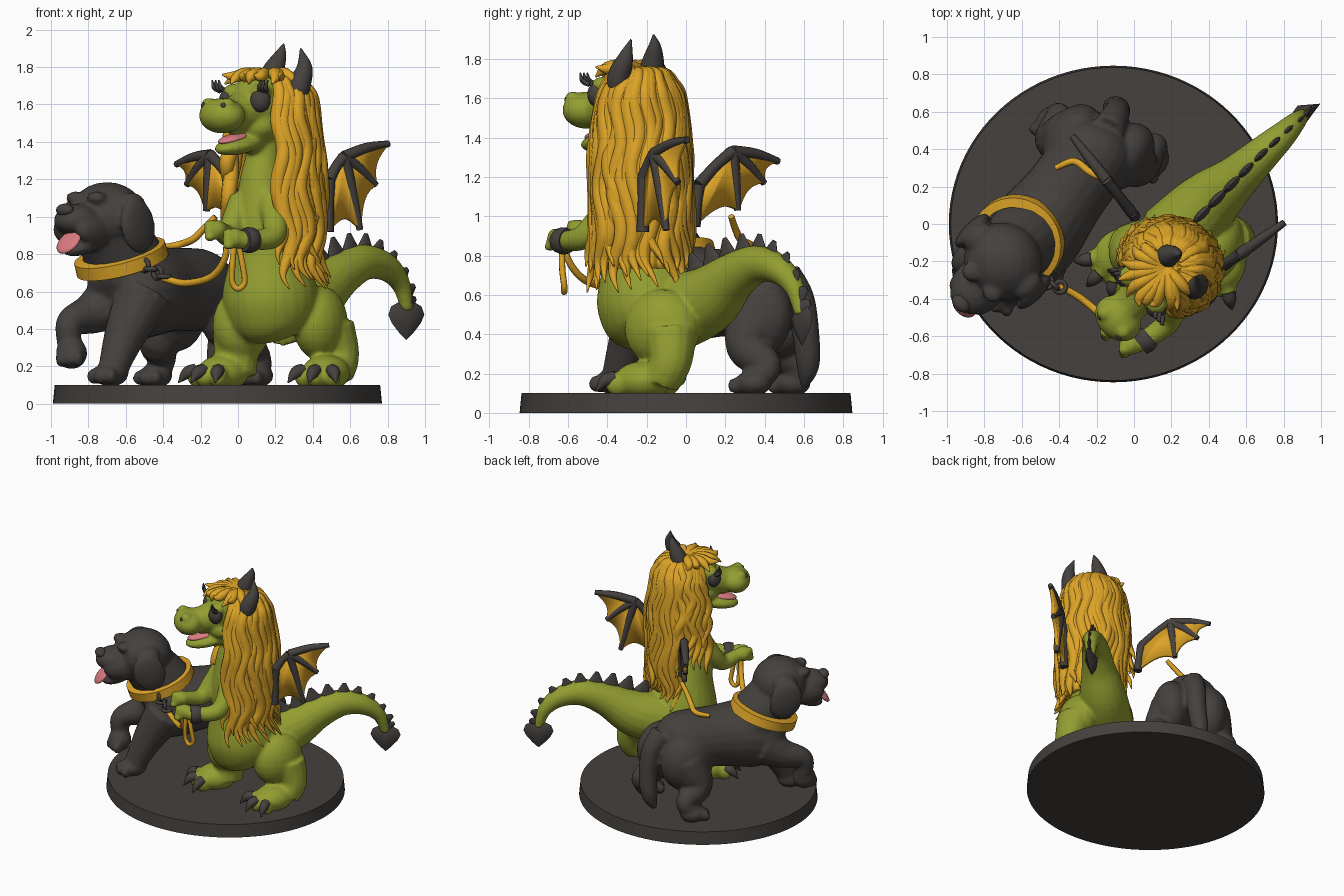
import bpy, bmesh, math, random
from math import sin, cos, radians, pi
from mathutils import Vector, Matrix

if "Cube" in bpy.data.objects:
    bpy.data.objects.remove(bpy.data.objects["Cube"])
random.seed(4)

def mat(name, c):
    m = bpy.data.materials.new(name)
    m.diffuse_color = (*c, 1)
    m.use_nodes = True
    m.node_tree.nodes["Principled BSDF"].inputs["Base Color"].default_value = m.diffuse_color
    return m
GREY = mat("charcoal grey", (.058, .052, .047))
GREEN = mat("olive green", (.29, .34, .03))
GOLD = mat("golden yellow", (.72, .37, .02))
PINK = mat("tongue pink", (.70, .20, .22))

def finish(name, bm, m, voxel=0, angle=60):
    bmesh.ops.recalc_face_normals(bm, faces=bm.faces)
    me = bpy.data.meshes.new(name)
    bm.to_mesh(me)
    bm.free()
    me.materials.append(m)
    for p in me.polygons:
        p.use_smooth = True
    me.set_sharp_from_angle(angle=radians(angle))
    ob = bpy.data.objects.new(name, me)
    bpy.context.collection.objects.link(ob)
    if voxel:  # fuse overlapping volumes into one sculpted skin
        r = ob.modifiers.new("fuse", 'REMESH')
        r.mode, r.voxel_size, r.use_smooth_shade = 'VOXEL', voxel, True
        s = ob.modifiers.new("soften", 'SMOOTH')
        s.factor, s.iterations = .5, 4
    return ob

def d(yaw):
    return Vector((cos(radians(yaw)), sin(radians(yaw)), 0))

def ball(bm, c, s, yaw=0, pitch=0, n=20):
    s = (s, s, s) if isinstance(s, (int, float)) else s
    M = (Matrix.Translation(c) @ Matrix.Rotation(radians(yaw), 4, 'Z')
         @ Matrix.Rotation(radians(pitch), 4, 'Y') @ Matrix.Diagonal((*s, 1)))
    bmesh.ops.create_uvsphere(bm, u_segments=n, v_segments=n // 2 + 2, radius=1, matrix=M)

def tube(bm, pts, sides=10, n=6):
    """Loft a round section along a smooth path of (x, y, z, radius)."""
    P = [Vector(p) for p in pts]
    P = [2 * P[0] - P[1]] + P + [2 * P[-1] - P[-2]]
    path = []
    for i in range(1, len(P) - 2):
        a, b, c, e = P[i - 1:i + 3]
        for k in range(n):
            t = k / n
            path.append(.5 * (2 * b + (c - a) * t + (2 * a - 5 * b + 4 * c - e) * t * t
                              + (3 * b - a - 3 * c + e) * t ** 3))
    path.append(P[-2])
    rings, up = [], None
    for i, p in enumerate(path):
        T = (path[min(i + 1, len(path) - 1)] - path[max(i - 1, 0)]).to_3d().normalized()
        up = T.orthogonal() if up is None else up - T * up.dot(T)
        up.normalize()
        side = T.cross(up)
        r = max(p.w, .002)
        rings.append([bm.verts.new(p.to_3d() + r * (up * cos(2 * pi * j / sides) + side * sin(2 * pi * j / sides)))
                      for j in range(sides)])
    for A, B in zip(rings, rings[1:]):
        for j in range(sides):
            k = (j + 1) % sides
            bm.faces.new((A[j], A[k], B[k], B[j]))
    bm.faces.new(rings[0])
    bm.faces.new(rings[-1])

def foot(bm, c, yaw, size, claws=None):
    c = Vector(c)
    ball(bm, c, (size, size * .85, size * .65), yaw)
    for off in (-35, 0, 35):
        t = c + d(yaw + off) * size * .85 - Vector((0, 0, size * .12))
        ball(bm, t, (size * .45, size * .33, size * .42), yaw + off)
        if claws:
            e = d(yaw + off)
            tube(claws, [(*(t + e * .02 + Vector((0, 0, .03))), .038), (*(t + e * .07 + Vector((0, 0, .015))), .033),
                         (*(t + e * .115 - Vector((0, 0, .035))), .003)], 8, 4)
new = bmesh.new

# round base
bm = new()
bmesh.ops.create_cone(bm, cap_ends=True, segments=96, radius1=.88, radius2=.87, depth=.1,
                      matrix=Matrix.Translation((-.11, 0, .05)) @ Matrix.Diagonal((1, .962, 1, 1)))
finish("round_base", bm, GREY, angle=30)

# dog body, legs, head and tail
bm = new()
tube(bm, [(-.14, .5, .6, .13), (-.2, .4, .61, .215), (-.37, .16, .61, .225), (-.53, -.05, .6, .255),
          (-.63, -.15, .58, .225), (-.67, -.2, .55, .12)], 20)
tube(bm, [(-.52, -.02, .62, .22), (-.62, -.11, .8, .205), (-.7, -.2, .95, .18)], 18)
ball(bm, (-.7, -.2, 1.0), (.205, .215, .185), -135)
ball(bm, (-.86, -.36, .985), (.13, .12, .085), -135, 5)
ball(bm, (-.83, -.34, .85), (.13, .1, .05), -135, 18)
for s in (1, -1):
    side = Vector((.7, -.7, 0)) * s
    head = Vector((-.7, -.2, 0))
    ball(bm, head + side * .09 + d(-135) * .17 + Vector((0, 0, .93)), (.14, .055, .085), -135)   # jowl
    ball(bm, head + side * .08 + d(-135) * .16 + Vector((0, 0, 1.1)), (.05, .055, .035), -135)   # brow
    ball(bm, head + side * .235 + Vector((0, 0, .95)), (.12, .045, .15), -135, 20)               # ear
    ball(bm, head + side * .18 + Vector((0, 0, 1.06)), (.09, .07, .07), -135)
tube(bm, [(-.5, -.2, .58, .16), (-.59, -.27, .4, .12), (-.65, -.33, .24, .09), (-.67, -.35, .16, .08)], 14)
foot(bm, (-.68, -.36, .16), -125, .105)
tube(bm, [(-.68, -.04, .54, .16), (-.79, -.1, .48, .11), (-.9, -.2, .43, .075), (-.9, -.21, .3, .065)], 14)
ball(bm, (-.89, -.23, .27), (.085, .085, .085))
for off in (-.045, 0, .045):
    ball(bm, (-.9 + off, -.28 - off * .5, .24), (.03, .05, .045))
for thigh, knee, hock, paw in (((-.05, .36, .5), (.03, .32, .33), (.11, .42, .24), (.1, .34, .15)),
                               ((-.33, .46, .5), (-.42, .46, .33), (-.4, .58, .24), (-.44, .54, .15))):
    ball(bm, thigh, (.2, .14, .22), 55)
    tube(bm, [(*thigh, .16), (*knee, .115), (*hock, .07), (*paw, .075)], 14)
    foot(bm, paw, -125, .1)
tube(bm, [(-.14, .5, .7, .09), (-.1, .58, .58, .075), (-.09, .61, .4, .07), (-.11, .62, .24, .06), (-.14, .6, .13, .02)], 12)
finish("dog_body", bm, GREY, .014)
bm = new()
ball(bm, (-.925, -.425, 1.035), (.04, .055, .035), -135)
finish("dog_nose", bm, GREY)
bm = new()
for c, p in (((-.86, -.38, .9), 10), ((-.905, -.435, .865), 50)):
    ball(bm, c, (.08, .075, .024), -135, p)
finish("dog_tongue", bm, PINK)

# collar band, clip chain and leash
col = new()
M = (Matrix.Translation((-.625, -.095, .775)) @ Vector((-.24, -.24, .94)).to_track_quat('Z', 'Y').to_matrix().to_4x4())
sec = [(.2, -.05), (.252, -.035), (.25, .035), (.2, .045)]
rings = [[col.verts.new(M @ Vector((r * cos(2 * pi * i / 48), r * sin(2 * pi * i / 48), z))) for r, z in sec]
         for i in range(48)]
for i in range(48):
    for j in range(4):
        col.faces.new((rings[i][j], rings[i][(j + 1) % 4], rings[i - 1][(j + 1) % 4], rings[i - 1][j]))
finish("dog_collar", col, GOLD, angle=40)

def ring(bm, c, R, r, axis):
    q = Vector(axis).to_track_quat('Z', 'Y')
    tube(bm, [(*(Vector(c) + q @ Vector((R * cos(a), R * sin(a), 0))), r)
              for a in [2 * pi * i / 12 for i in range(13)]], 8, 2)
bm = new()
for i, ax in enumerate([(1, 1, 0), (0, 0, 1), (1, 1, 0), (0, 0, 1)]):
    ring(bm, (-.5 + .035 * i, -.3 - .012 * i, .74 - .02 * i), .03, .013, ax)
finish("clip_chain", bm, GREY)
bm = new()
tube(bm, [(-.4, -.33, .67, .018), (-.28, -.4, .645, .02), (-.14, -.52, .68, .02), (-.07, -.6, .78, .018), (-.06, -.62, .9, .018)], 8)
tube(bm, [(-.02, -.63, .86, .016), (-.03, -.63, .74, .016), (-.03, -.62, .65, .016), (.0, -.62, .615, .016),
          (.035, -.62, .65, .016), (.025, -.63, .74, .016), (.0, -.63, .86, .016)], 8)
tube(bm, [(-.12, .23, 1.0, .016), (-.18, .25, .94, .018), (-.24, .28, .88, .02), (-.32, .335, .85, .02), (-.42, .3, .835, .015)], 8)
finish("leash", bm, GOLD)

# dragon body, limbs, tail and head
bm, claws = new(), new()
tube(bm, [(.2, -.17, .36, .13), (.18, -.19, .45, .23), (.17, -.2, .6, .255), (.15, -.23, .82, .19), (.13, -.26, 1.0, .15),
          (.125, -.26, 1.2, .115), (.14, -.25, 1.35, .095), (.14, -.26, 1.55, .1)], 24)
tube(bm, [(.2, -.08, .5, .2), (.38, .1, .57, .175), (.54, .24, .69, .125), (.67, .36, .755, .098), (.79, .47, .73, .075),
          (.87, .55, .64, .052), (.905, .585, .5, .032)], 18)
ball(bm, (.44, -.12, .43), (.2, .14, .2), -110)
tube(bm, [(.49, -.08, .4, .14), (.54, -.08, .26, .11), (.52, -.13, .16, .1)], 14)
foot(bm, (.47, -.22, .165), -112, .15, claws)
ball(bm, (.02, -.13, .42), (.17, .14, .2), -135)
tube(bm, [(.0, -.13, .4, .14), (-.01, -.11, .26, .12), (-.02, -.12, .16, .12)], 14)
foot(bm, (-.08, -.16, .165), -135, .15, claws)
tube(bm, [(.17, -.34, 1.09, .078), (.2, -.44, .98, .07), (.18, -.53, .89, .063), (.04, -.63, .875, .05), (.0, -.64, .88, .05)], 12)
tube(bm, [(.03, -.26, 1.09, .078), (-.02, -.32, .98, .068), (-.05, -.4, .9, .06), (-.1, -.53, .93, .047)], 12)
for c in ((-.02, -.645, .885), (-.12, -.55, .93)):
    ball(bm, c, (.062, .057, .055))
    for k in (-1, 0, 1):
        ball(bm, (c[0] - .03, c[1] - .035 + .01 * k, c[2] - .005 + .035 * k), (.035, .032, .022), -135)
ball(bm, (.12, -.28, 1.61), (.17, .16, .165), -135)
tube(bm, [(.08, -.32, 1.58, .13), (-.02, -.43, 1.545, .1), (-.08, -.49, 1.545, .09)], 14)
ball(bm, (-.085, -.505, 1.54), (.11, .138, .095), -135)
ball(bm, (.09, -.32, 1.48), (.13, .14, .09), -135)
ball(bm, (.01, -.4, 1.385), (.17, .1, .05), -135, 10)
tube(bm, [(.12, -.28, 1.43, .08), (.05, -.36, 1.4, .07)], 14)
F, S, HEAD = d(-135), Vector((.707, -.707, 0)), Vector((.12, -.28, 1.62))
for s in (1, -1):
    ball(bm, HEAD + F * .1 + S * s * .105 + Vector((0, 0, .045)), (.06, .055, .045), -135)    # eyelid
    ball(bm, Vector((-.085, -.505, 1.595)) + F * .03 + S * s * .07, .042)                     # nostril bump
finish("dragon_body", bm, GREEN, .013)
finish("dragon_claws", claws, GREY)
bm = new()
ball(bm, (-.02, -.43, 1.42), (.11, .06, .025), -135, 12)
finish("dragon_tongue", bm, PINK)

# dragon eyes, lashes and nostrils
bm = new()
for s in (1, -1):
    eye = HEAD + F * .125 + S * s * .125
    ball(bm, eye, (.045, .055, .062), -135 + 40 * s)
    for k in range(3):
        a = eye + Vector((0, 0, .05)) + S * s * .025 * k
        tube(bm, [(*a, .013), (*(a + F * .03 + S * s * .02 + Vector((0, 0, .02))), .013),
                  (*(a + F * .03 + S * s * .035 + Vector((0, 0, .06))), .004)], 6, 3)
    ball(bm, Vector((-.085, -.505, 1.595)) + F * .066 + S * s * .073, (.012, .018, .016), -135)
finish("eyes_and_lashes", bm, GREY)

# horns, tail spikes, spade and cuff
bm = new()
tube(bm, [(.16, -.18, 1.68, .06), (.185, -.17, 1.77, .06), (.225, -.16, 1.86, .035), (.245, -.165, 1.925, .004)], 14)
tube(bm, [(.3, -.34, 1.6, .06), (.33, -.34, 1.71, .06), (.355, -.31, 1.8, .042), (.335, -.28, 1.9, .004)], 14)
finish("horns", bm, GREY)
bm = new()
spine = [Vector(p) for p in ((.36, .05, .73), (.44, .13, .78), (.52, .21, .815), (.6, .29, .84), (.68, .37, .845),
                             (.75, .435, .82), (.82, .5, .77), (.88, .55, .69), (.92, .59, .61), (.93, .605, .55))]
for i, p in enumerate(spine):   # flat blades overlapping into a ridge
    a, b = spine[max(i - 1, 0)], spine[min(i + 1, 9)]
    t = (b - a).normalized()
    n = (Vector((0, 0, 1)) - t * t.z).normalized()
    R = Matrix((t, n.cross(t), n)).transposed().to_4x4()
    h = .13 - .006 * i
    bmesh.ops.create_cone(bm, segments=12, radius1=.085 - .0035 * i, radius2=.014, depth=h, cap_ends=True,
                          matrix=Matrix.Translation(p + n * (h / 2 - .04)) @ R @ Matrix.Diagonal((1, .36, 1, 1)))
finish("tail_spikes", bm, GREY)
bm = new()
half = [(0, .53), (.04, .545), (.085, .52), (.1, .475), (.08, .43), (.04, .38), (0, .34)]
out = [(u, z) for u, z in half] + [(-u, z) for u, z in half[-2:0:-1]]
W = Vector((.9, .5, 0)).normalized()
C = Vector((.9, .59, 0))
rim = [bm.verts.new(C + W * u * 1.1 + Vector((0, 0, z))) for u, z in out]
for s in (1, -1):
    mid = bm.verts.new(C + Vector((-W.y, W.x, 0)) * .05 * s + Vector((0, 0, .47)))
    for i in range(len(rim)):
        bm.faces.new((rim[i - 1], rim[i], mid))
finish("tail_spade", bm, GREY, angle=70)
bm = new()
tube(bm, [(.085, -.6, .875, .062), (.06, -.622, .875, .07), (.03, -.645, .875, .062)], 16)
finish("wrist_cuff", bm, GREY)

# wings: scalloped membrane with bones
def wing(name, o, v, low, up, bend, tip, f1, f2):
    P = lambda p: Vector((o[0] + v[0] * p[0], o[1] + v[1] * p[0], p[1]))
    def scallop(a, b):
        a, b = P(a), P(b)
        pull = (P(bend) - (a + b) / 2) * .16
        return [a.lerp(b, i / 8) + pull * sin(pi * i / 8) for i in range(8)]
    bm = new()
    edge = scallop(tip, f1) + scallop(f1, f2) + scallop(f2, low) + [P(low), P(up)]
    hub = bm.verts.new(P(bend))
    vs = [bm.verts.new(p) for p in edge]
    for a, b in zip(vs, vs[1:]):
        bm.faces.new((hub, a, b))
    ob = finish(name + "_membrane", bm, GOLD)
    m = ob.modifiers.new("thickness", 'SOLIDIFY')
    m.thickness, m.offset = .025, 0
    bm = new()
    for a, b in ((low, up), (up, bend), (bend, tip), (bend, f1), (bend, f2)):
        A, B = P(a), P(b)
        tube(bm, [(*A, .032), (*(A.lerp(B, .5) + Vector((0, 0, .012))), .028), (*B, .018 if b in (tip, f1, f2) else .032)], 8, 4)
    finish(name + "_bones", bm, GREY)
wing("left_wing", (.475, -.225), (.34, .24), (.02, .92), (.04, 1.2), (.27, 1.32), (.97, 1.39), (.77, 1.17), (.52, .93))
wing("right_wing", (.02, .02), (-.35, .45), (.05, .95), (.1, 1.16), (.48, 1.33), (1, 1.28), (.84, 1.17), (.54, 1.03))

# hair: rippled sheet covered with wavy locks
prof = [(.02, 1.75), (.13, 1.725), (.19, 1.62), (.21, 1.47), (.235, 1.3), (.235, 1.1), (.23, .9), (.225, .74), (.24, .6)]
def hair(a, t, lift=0):
    x = min(max(t, 0), .999) * (len(prof) - 1)
    i = int(x)
    r, z = Vector(prof[i]).lerp(Vector(prof[i + 1]), x - i)
    e = d(45 + a)
    return Vector((.19, -.235, z + lift * .4 * (1 - t))) + e * (r + lift)
bm = new()
grid = [[bm.verts.new(hair(-122 + 244 * i / 72, t / 32 * (.88 if i < 58 else .66), -.005 + .01 * sin(i * 1.4 + 1.2 * sin(t * .45))))
         for i in range(73)] for t in range(33)]
for A, B in zip(grid, grid[1:]):
    for i in range(72):
        bm.faces.new((A[i], A[i + 1], B[i + 1], B[i]))
ob = finish("hair_sheet", bm, GOLD)
m = ob.modifiers.new("thickness", 'SOLIDIFY')
m.thickness, m.offset = .03, 0
bm = new()
for k in range(34):
    a = -124 + 248 * k / 33 + random.uniform(-2, 2)
    end = random.uniform(.86, 1) if a < 75 else random.uniform(.62, .76)
    ph, amp, lift = random.uniform(0, .9) + a * .025, random.uniform(5, 8), random.uniform(0, .015)
    pts = []
    for j in range(19):
        t = j / 18
        p = hair(a + amp * t ** .5 * sin(t * 21 + ph), .03 + t * (end - .03),
                 lift + .012 * sin(t * 15 + ph * 2) * t + .05 * max(0, t - .85) / .15)
        pts.append((*p, .042 * min(1, .4 + 3 * t) * min(1, (1 - t) * 5 + .08)))
    tube(bm, pts, 8, 3)
for k in range(11):  # fringe tufts swept over the forehead
    e = d(-135 + (k - 5) * 17 + random.uniform(-5, 5))
    b = Vector((.17, -.235, 1.745))
    q = 1.25 - .07 * abs(k - 5)
    tube(bm, [(*b, .03), (*(b + e * .1 * q + Vector((0, 0, .02))), .034), (*(b + e * .17 * q + Vector((0, 0, .005))), .03),
              (*(b + e * .21 * q + d(k * 70) * .03 + Vector((0, 0, -.035 + .05 * (k % 2)))), .005)], 8, 4)
finish("hair_locks", bm, GOLD)
